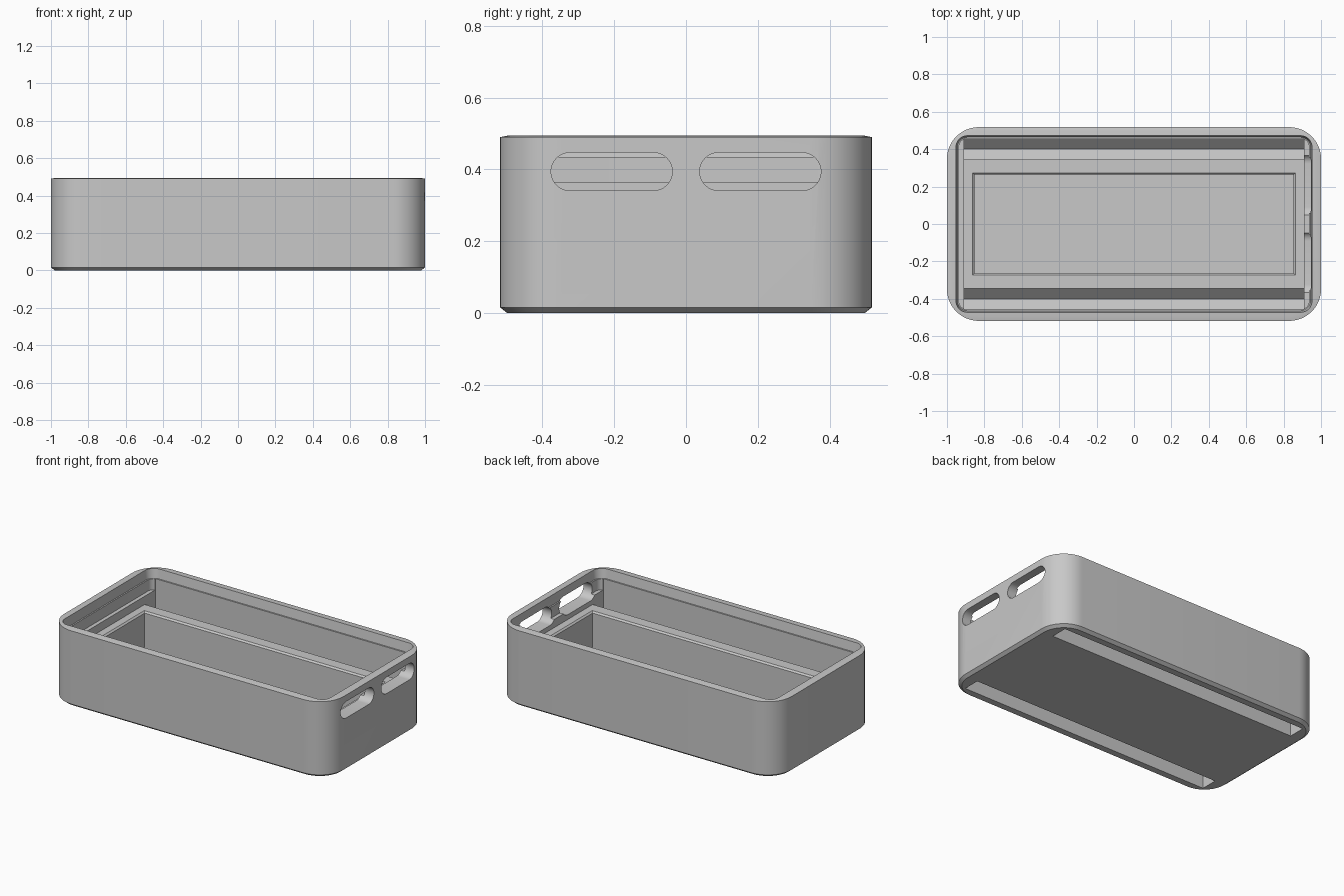
import bpy, bmesh, math

cube = bpy.data.objects.get("Cube")
if cube:
    bpy.data.objects.remove(cube, do_unlink=True)

GREY = (0.58, 0.58, 0.58, 1)
grey = bpy.data.materials.new("plain_grey")
grey.use_nodes = True
grey.diffuse_color = GREY
grey.node_tree.nodes["Principled BSDF"].inputs["Base Color"].default_value = GREY


def loft(name, rings):
    """Capped solid through rings with equal point counts."""
    bm = bmesh.new()
    loops = [[bm.verts.new(p) for p in ring] for ring in rings]
    n = len(loops[0])
    for a, b in zip(loops, loops[1:]):
        for i in range(n):
            j = (i + 1) % n
            bm.faces.new((a[i], a[j], b[j], b[i]))
    bm.faces.new(loops[0][::-1])
    bm.faces.new(loops[-1])
    bmesh.ops.recalc_face_normals(bm, faces=bm.faces)
    mesh = bpy.data.meshes.new(name)
    bm.to_mesh(mesh)
    bm.free()
    obj = bpy.data.objects.new(name, mesh)
    bpy.context.scene.collection.objects.link(obj)
    mesh.materials.append(grey)
    return obj


def rounded_ring(hx, hy, r, z, steps=12):
    """Rounded rectangle outline at height z."""
    pts = []
    for k, (sx, sy) in enumerate([(1, 1), (-1, 1), (-1, -1), (1, -1)]):
        for i in range(steps + 1):
            a = math.radians(90) * (k + i / steps)
            pts.append((sx * (hx - r) + r * math.cos(a),
                        sy * (hy - r) + r * math.sin(a), z))
    return pts


def box_ring(hx, hy, z):
    return [(hx, hy, z), (-hx, hy, z), (-hx, -hy, z), (hx, -hy, z)]


def along_x(name, profile, x0, x1):
    """Extrude a (y, z) profile along x."""
    return loft(name, [[(x, y, z) for y, z in profile] for x in (x0, x1)])


# Outer body with chamfered foot and slightly crowned rim
L, W, R = 1.0, 0.518, 0.17
body = loft("tray_body", [rounded_ring(L - d, W - d, R - d, z) for d, z in
                          [(0.02, 0), (0, 0.016), (0, 0.49), (0.025, 0.495)]])

cutters = []
# Stepped opening under the rim
cutters.append(loft("rim_cutter", [rounded_ring(0.944, 0.464, 0.055, 0.435),
                                   rounded_ring(0.952, 0.472, 0.06, 0.495),
                                   rounded_ring(0.952, 0.472, 0.06, 0.6)]))
cutters.append(loft("ledge_cutter", [rounded_ring(0.935, 0.455, 0.04, z) for z in (0.363, 0.55)]))
cutters.append(loft("cavity_cutter", [box_ring(0.91, 0.455, z) for z in (0.31, 0.52)]))

# Deep central pocket with a bevelled mouth
cutters.append(loft("pocket_cutter", [box_ring(0.853, 0.264, 0.035), box_ring(0.853, 0.264, 0.3),
                                      box_ring(0.863, 0.274, 0.31), box_ring(0.863, 0.274, 0.35)]))

for s, side in ((1, "back"), (-1, "front")):
    # Deep trough beside the pocket with a V-shaped bottom
    trough = [(0.345, 0.2), (0.345, 0.34), (0.455, 0.34), (0.455, 0.2), (0.40, 0.145)]
    cutters.append(along_x(side + "_trough_cutter", [(s * y, z) for y, z in trough], -0.91, 0.91))
    # Long channel open to the underside
    slot = [(0.345, -0.1), (0.455, -0.1), (0.455, 0.165), (0.40, 0.11), (0.345, 0.165)]
    cutters.append(along_x(side + "_channel_cutter", [(s * y, z) for y, z in slot], -0.91, 0.91))
    # Stadium-shaped opening in the end wall
    r, half, zc, yc = 0.053, 0.116, 0.394, s * 0.207
    stadium = []
    for e in (1, -1):
        for i in range(17):
            a = math.radians(-90 + 180 * i / 16) + (0 if e > 0 else math.pi)
            stadium.append((yc + e * half + r * math.cos(a), zc + r * math.sin(a)))
    cutters.append(along_x(side + "_handle_cutter", stadium, 0.88, 1.1))

# Cut everything from the body
for c in cutters:
    c.hide_render = True
    mod = body.modifiers.new(c.name, "BOOLEAN")
    mod.operation = "DIFFERENCE"
    mod.solver = "EXACT"
    mod.object = c

bpy.context.view_layer.update()
result = bpy.data.meshes.new_from_object(body.evaluated_get(bpy.context.evaluated_depsgraph_get()))
body.modifiers.clear()
body.data = result
for c in cutters:
    bpy.data.objects.remove(c, do_unlink=True)

# One material, smooth corners with sharp edges
result.materials.clear()
result.materials.append(grey)
for p in result.polygons:
    p.material_index = 0
bpy.ops.object.select_all(action="DESELECT")
body.select_set(True)
bpy.context.view_layer.objects.active = body
bpy.ops.object.shade_smooth_by_angle(angle=math.radians(30))
